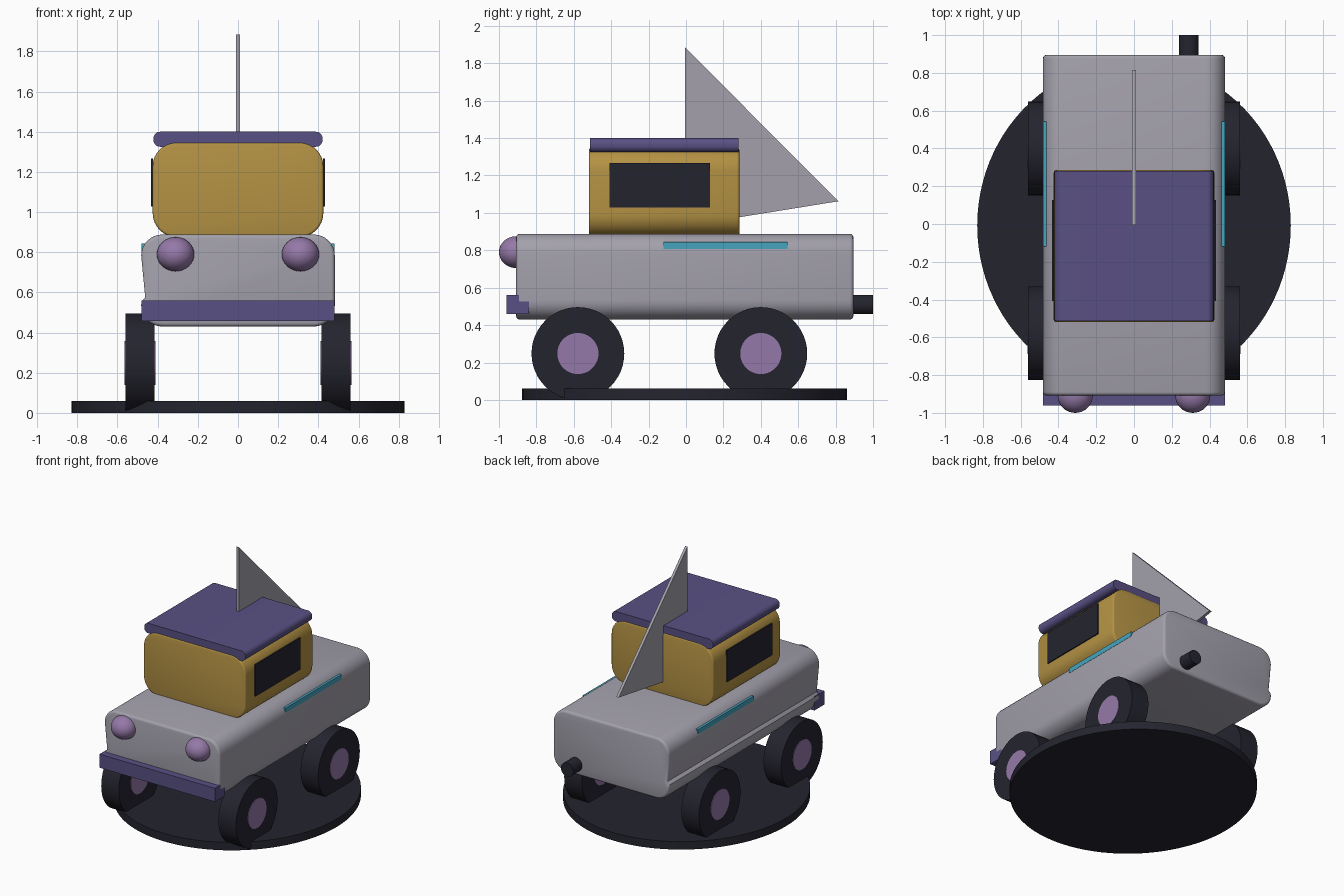
import bpy, bmesh, math
from mathutils import Matrix, Vector

cube = bpy.data.objects.get("Cube")
if cube:
    bpy.data.objects.remove(cube, do_unlink=True)


def material(name, rgb):
    """Make a flat material from display values, converted to linear."""
    col = [((c / 255 + 0.055) / 1.055) ** 2.4 for c in rgb] + [1]
    m = bpy.data.materials.new(name)
    m.use_nodes = True
    m.diffuse_color = col
    m.node_tree.nodes["Principled BSDF"].inputs["Base Color"].default_value = col
    return m


GREY = material("warm grey", (163, 160, 171))
GOLD = material("gold", (180, 146, 68))
PURPLE = material("deep purple", (89, 80, 131))
LILAC = material("lilac", (149, 121, 168))
DARK = material("near black", (36, 36, 47))
TEAL = material("teal", (70, 164, 190))


def finish(bm, name, mat, smooth=True):
    bmesh.ops.recalc_face_normals(bm, faces=bm.faces)
    me = bpy.data.meshes.new(name)
    bm.to_mesh(me)
    bm.free()
    me.materials.append(mat)
    ob = bpy.data.objects.new(name, me)
    bpy.context.collection.objects.link(ob)
    if smooth:
        bpy.ops.object.select_all(action='DESELECT')
        ob.select_set(True)
        bpy.context.view_layer.objects.active = ob
        bpy.ops.object.shade_smooth_by_angle(angle=math.radians(35))
    return ob


def prism(name, points, direction, mat, rim=0):
    """Extrude a closed outline, optionally rounding the rims of both ends."""
    bm = bmesh.new()
    cap = bm.faces.new([bm.verts.new(p) for p in points])
    geom = bmesh.ops.extrude_face_region(bm, geom=[cap], use_keep_orig=True)["geom"]
    far = [g for g in geom if isinstance(g, bmesh.types.BMFace)][0]
    bmesh.ops.translate(bm, verts=far.verts, vec=direction)
    if rim:
        edges = list(set(cap.edges) | set(far.edges))
        bmesh.ops.bevel(bm, geom=edges, offset=rim, segments=3, profile=0.5,
                        affect='EDGES', clamp_overlap=True)
    return finish(bm, name, mat)


def rounded(hx, z0, z1, r, y, steps=8):
    """Rounded rectangle in the xz plane, from the right lower corner round."""
    pts = []
    for i, (sx, z) in enumerate(((1, z0 + r), (1, z1 - r), (-1, z1 - r), (-1, z0 + r))):
        for k in range(steps + 1):
            a = math.pi / 2 * (i - 1 + k / steps)
            pts.append(Vector((sx * (hx - r) + r * math.cos(a), y, z + r * math.sin(a))))
    return pts


def box(name, lo, hi, mat):
    lo, hi = Vector(lo), Vector(hi)
    bm = bmesh.new()
    bmesh.ops.create_cube(bm, size=1, matrix=Matrix.Translation((lo + hi) / 2)
                          @ Matrix.Diagonal((*(hi - lo), 1)))
    return finish(bm, name, mat, smooth=False)


def cylinder(name, centre, r, depth, axis, mat, sides=48):
    turn = {'X': Matrix.Rotation(math.pi / 2, 4, 'Y'),
            'Y': Matrix.Rotation(math.pi / 2, 4, 'X'), 'Z': Matrix()}[axis]
    bm = bmesh.new()
    bmesh.ops.create_cone(bm, cap_ends=True, segments=sides, radius1=r, radius2=r,
                          depth=depth, matrix=Matrix.Translation(centre) @ turn)
    return finish(bm, name, mat)


# Oval stand
stand = cylinder("stand", (0, 0, 0), 1, 0.06, 'Z', DARK, 96)
for v in stand.data.vertices:
    v.co = (v.co.x * 0.83, v.co.y * 0.87 - 0.008, v.co.z + 0.03)

# Body, with a sloping flank and a sill ledge along the -x side
outline = rounded(0.482, 0.43, 0.888, 0.105, -0.908)
flank = [Vector((-0.462, -0.908, 0.575)), Vector((-0.481, -0.908, 0.555))]
split = 3 * 9
prism("body", outline[:split] + flank + outline[split:], (0, 1.803, 0), GREY, 0.018)

# Cabin and roof
prism("cabin", rounded(0.425, 0.875, 1.347, 0.12, -0.519), (0, 0.804, 0), GOLD, 0.012)
prism("roof", rounded(0.421, 1.325, 1.4, 0.034, -0.514), (0, 0.795, 0), PURPLE)

# Triangular sail
prism("sail", [(-0.01, -0.005, 1.885), (-0.01, 0.815, 1.062), (-0.01, -0.005, 0.93)],
      (0.02, 0, 0), GREY)

# Front bumper and exhaust
box("front_bumper", (-0.481, -0.96, 0.458), (0.481, -0.84, 0.56), PURPLE)
cylinder("exhaust_pipe", (0.29, 0.92, 0.51), 0.052, 0.16, 'Y', DARK, 32)

# Paired parts
for side, s in (("left", 1), ("right", -1)):
    box(side + "_window", (min(s * 0.424, s * 0.433), -0.408, 1.028),
        (max(s * 0.424, s * 0.433), 0.128, 1.267), DARK)
    box(side + "_trim", (min(s * 0.45, s * 0.481), -0.12, 0.806),
        (max(s * 0.45, s * 0.481), 0.542, 0.843), TEAL)

    bm = bmesh.new()
    bmesh.ops.create_uvsphere(bm, u_segments=32, v_segments=16, radius=1,
                              matrix=Matrix.Translation((s * 0.311, -0.908, 0.79))
                              @ Matrix.Diagonal((0.093, 0.092, 0.085, 1)))
    finish(bm, side + "_headlight", LILAC)

    for end, y in (("front", -0.578), ("rear", 0.4)):
        cylinder(f"{end}_{side}_wheel", (s * 0.488, y, 0.248), 0.248, 0.146, 'X', DARK)
        cylinder(f"{end}_{side}_hub", (s * 0.488, y, 0.248), 0.11, 0.154, 'X', LILAC)
